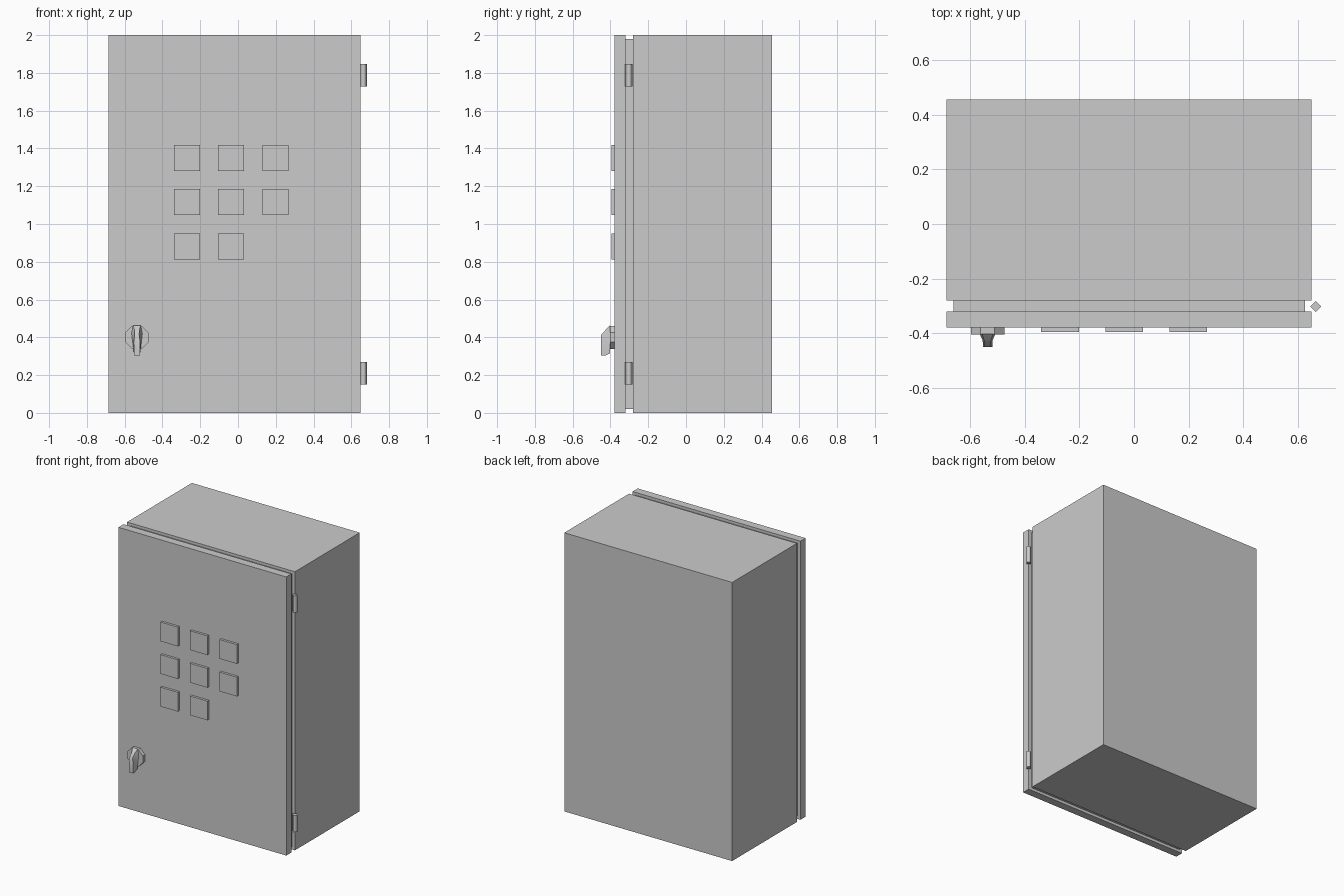
import bpy, bmesh, math
from mathutils import Matrix

if "Cube" in bpy.data.objects:
    bpy.data.objects.remove(bpy.data.objects["Cube"])


def add_object(name, bm):
    bmesh.ops.recalc_face_normals(bm, faces=bm.faces)
    mesh = bpy.data.meshes.new(name)
    bm.to_mesh(mesh)
    bm.free()
    obj = bpy.data.objects.new(name, mesh)
    bpy.context.collection.objects.link(obj)
    return obj


def box(name, x, y, z):
    bm = bmesh.new()
    size = [b - a for a, b in (x, y, z)]
    mid = [(a + b) / 2 for a, b in (x, y, z)]
    bmesh.ops.create_cube(bm, size=1, matrix=Matrix.Translation(mid) @ Matrix.Diagonal((*size, 1)))
    return add_object(name, bm)


def cylinder(name, centre, radius, depth, sides, turn):
    bm = bmesh.new()
    bmesh.ops.create_cone(bm, cap_ends=True, segments=sides, radius1=radius, radius2=radius,
                          depth=depth, matrix=Matrix.Translation(centre) @ turn)
    return add_object(name, bm)


# Cabinet body, recessed seal and door
box("cabinet_body", (-0.685, 0.648), (-0.28, 0.455), (0, 2))
box("door_seal", (-0.66, 0.625), (-0.32, -0.28), (0.02, 1.98))
box("door", (-0.685, 0.648), (-0.378, -0.32), (0, 2))

# Square panels in a grid with the last place empty
for i in range(8):
    x = -0.27 + 0.234 * (i % 3)
    z = 1.35 - 0.234 * (i // 3)
    box(f"panel_{i + 1}", (x - 0.069, x + 0.069), (-0.395, -0.378), (z - 0.069, z + 0.069))

# Four-sided hinge barrels, smooth around the sides
for name, z in (("upper_hinge", 1.787), ("lower_hinge", 0.21)):
    hinge = cylinder(name, (0.664, -0.302, z), 0.02, 0.12, 4, Matrix())
    for face in hinge.data.polygons:
        face.use_smooth = abs(face.normal.z) < 0.5

# Octagonal handle base
HX = -0.535
cylinder("handle_base", (HX, -0.39, 0.4), 0.066, 0.026, 8,
         Matrix.Rotation(math.pi / 2, 4, 'X') @ Matrix.Rotation(math.pi / 8, 4, 'Z'))

# Handle grip lofted outward: y, half width, top z, bottom z
bm = bmesh.new()
rings = []
for y, w, top, bottom in ((-0.402, 0.029, 0.463, 0.315),
                          (-0.425, 0.018, 0.44, 0.305),
                          (-0.45, 0.017, 0.412, 0.305)):
    mid = top - 0.04
    outline = [(-0.7 * w, top), (0.7 * w, top), (w, mid),
               (0.016, bottom), (-0.016, bottom), (-w, mid)]
    rings.append([bm.verts.new((HX + x, y, z)) for x, z in outline])
for a, b in zip(rings, rings[1:]):
    for i in range(6):
        j = (i + 1) % 6
        bm.faces.new((a[i], a[j], b[j], b[i]))
bm.faces.new(rings[0])
bm.faces.new(rings[-1])
grip = add_object("handle_grip", bm)
bpy.context.view_layer.objects.active = grip
grip.select_set(True)
bpy.ops.object.shade_smooth_by_angle(angle=math.radians(60))
